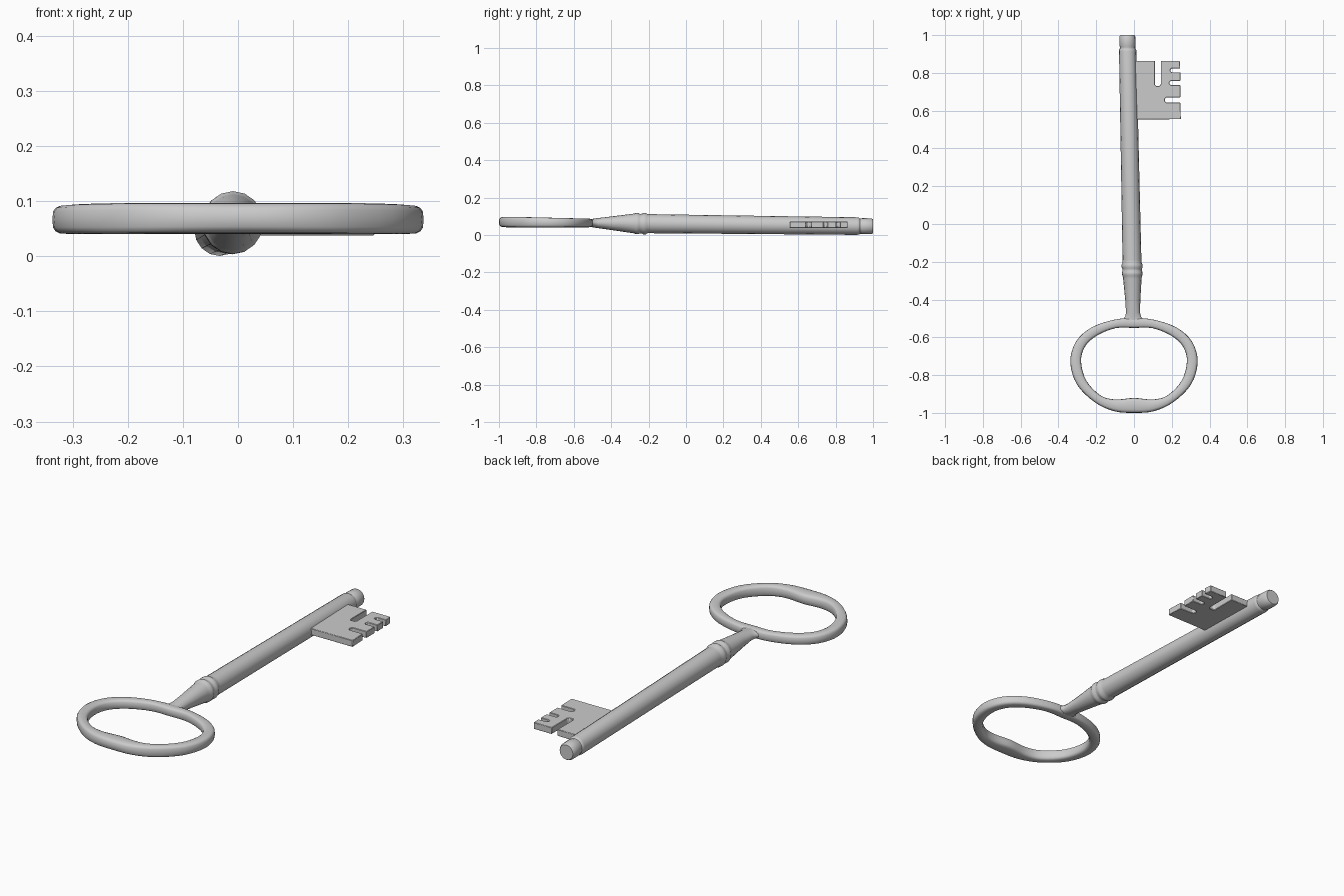
import bpy, bmesh, math
from mathutils import Vector

if "Cube" in bpy.data.objects:
    bpy.data.objects.remove(bpy.data.objects["Cube"])


def axis(y):
    # the key lies slightly tilted: centre line in x and z for a given y
    return Vector((-0.0146 - 0.0204 * y, y, 0.058 - 0.0115 * y))


def finish(name, bm, angle=35):
    bmesh.ops.recalc_face_normals(bm, faces=bm.faces)
    me = bpy.data.meshes.new(name)
    bm.to_mesh(me)
    bm.free()
    ob = bpy.data.objects.new(name, me)
    bpy.context.collection.objects.link(ob)
    bpy.ops.object.select_all(action='DESELECT')
    ob.select_set(True)
    bpy.context.view_layer.objects.active = ob
    bpy.ops.object.shade_smooth_by_angle(angle=math.radians(angle))
    return ob


def loft(name, rings, closed):
    bm = bmesh.new()
    loops = [[bm.verts.new(p) for p in r] for r in rings]
    n = len(loops[0])
    pairs = list(zip(loops, loops[1:]))
    if closed:
        pairs.append((loops[-1], loops[0]))
    else:
        bm.faces.new(loops[0])
        bm.faces.new(loops[-1])
    for a, b in pairs:
        for i in range(n):
            j = (i + 1) % n
            bm.faces.new((a[i], a[j], b[j], b[i]))
    return finish(name, bm)


# shaft: elliptical rings (y, x radius, z radius) from the bow neck to the tip
profile = [
    (-0.530, 0.078, 0.020), (-0.515, 0.066, 0.021), (-0.503, 0.053, 0.022),
    (-0.490, 0.042, 0.024), (-0.470, 0.037, 0.027), (-0.400, 0.040, 0.036),
    (-0.290, 0.049, 0.051),
    # double collar
    (-0.275, 0.051, 0.053), (-0.268, 0.055, 0.057), (-0.256, 0.055, 0.057),
    (-0.247, 0.051, 0.052), (-0.238, 0.051, 0.052),
    (-0.229, 0.055, 0.057), (-0.215, 0.055, 0.057), (-0.205, 0.050, 0.051),
    # barrel, groove and tip
    (-0.190, 0.050, 0.051), (0.300, 0.048, 0.049), (0.915, 0.046, 0.047),
    (0.925, 0.045, 0.045), (0.930, 0.041, 0.041), (0.938, 0.041, 0.041),
    (0.943, 0.043, 0.043), (0.992, 0.042, 0.042), (1.000, 0.037, 0.037),
]
SIDES = 16
rings = []
for y, rx, rz in profile:
    ring = []
    for i in range(SIDES):
        t = 2 * math.pi * i / SIDES
        ring.append(axis(y) + Vector((rx * math.cos(t), 0, rz * math.sin(t))))
    rings.append(ring)
loft("shaft", rings, False)

# bow: right half given as outer and inner outline points, mirrored and smoothed
half = [
    (0, -0.498, 0, -0.550), (0.106, -0.507, 0.100, -0.552),
    (0.225, -0.548, 0.198, -0.592), (0.307, -0.622, 0.260, -0.650),
    (0.337, -0.730, 0.280, -0.730), (0.302, -0.850, 0.252, -0.830),
    (0.206, -0.945, 0.178, -0.907), (0.105, -0.991, 0.100, -0.929),
    (0, -1.000, 0, -0.921),
]
outline = [Vector(p) for p in half]
outline += [Vector((-p[0], p[1], -p[2], p[3])) for p in half[-2:0:-1]]


def spline(p0, p1, p2, p3, t):
    return 0.5 * (2 * p1 + (p2 - p0) * t + (2 * p0 - 5 * p1 + 4 * p2 - p3) * t * t
                  + (3 * p1 - p0 - 3 * p2 + p3) * t ** 3)


def power(v):
    return math.copysign(abs(v) ** 0.62, v)


rings = []
n = len(outline)
for k in range(n):
    for s in range(4):
        ox, oy, ix, iy = spline(*[outline[(k + d) % n] for d in (-1, 0, 1, 2)], s / 4)
        mid = Vector(((ox + ix) / 2, (oy + iy) / 2, 0))
        wide = Vector(((ox - ix) / 2, (oy - iy) / 2, 0))
        mid.z = axis(mid.y).z
        thick = 0.023 + 0.005 * min(1, max(0, (-0.5 - mid.y) / 0.4))
        ring = []
        for i in range(16):
            t = 2 * math.pi * i / 16
            ring.append(mid + wide * power(math.cos(t))
                        + Vector((0, 0, thick * power(math.sin(t)))))
        rings.append(ring)
loft("bow", rings, True)


# bit: flat plate with one deep top slot and three round-ended side slots
def side_slot(x, y0, y1):
    c = (y1 - y0) * 0.3
    return [(0.245, y0), (x + c, y0), (x, y0 + c), (x, y1 - c), (x + c, y1), (0.245, y1)]


points = [(-0.03, 0.553), (0.248, 0.555)]
points += side_slot(0.163, 0.642, 0.670)
points += side_slot(0.188, 0.735, 0.757)
points += side_slot(0.193, 0.803, 0.824)
points += [(0.242, 0.864), (0.142, 0.864), (0.142, 0.740), (0.135, 0.731),
           (0.117, 0.731), (0.110, 0.740), (0.110, 0.864), (-0.03, 0.864)]
bm = bmesh.new()
face = bm.faces.new([bm.verts.new((x, y, 0.038)) for x, y in points])
top = bmesh.ops.extrude_face_region(bm, geom=[face])["geom"]
verts = [v for v in top if isinstance(v, bmesh.types.BMVert)]
bmesh.ops.translate(bm, vec=(0, 0, 0.033), verts=verts)
bit = finish("bit", bm, 30)
bevel = bit.modifiers.new("soft_edges", 'BEVEL')
bevel.width = 0.002
bevel.segments = 1
